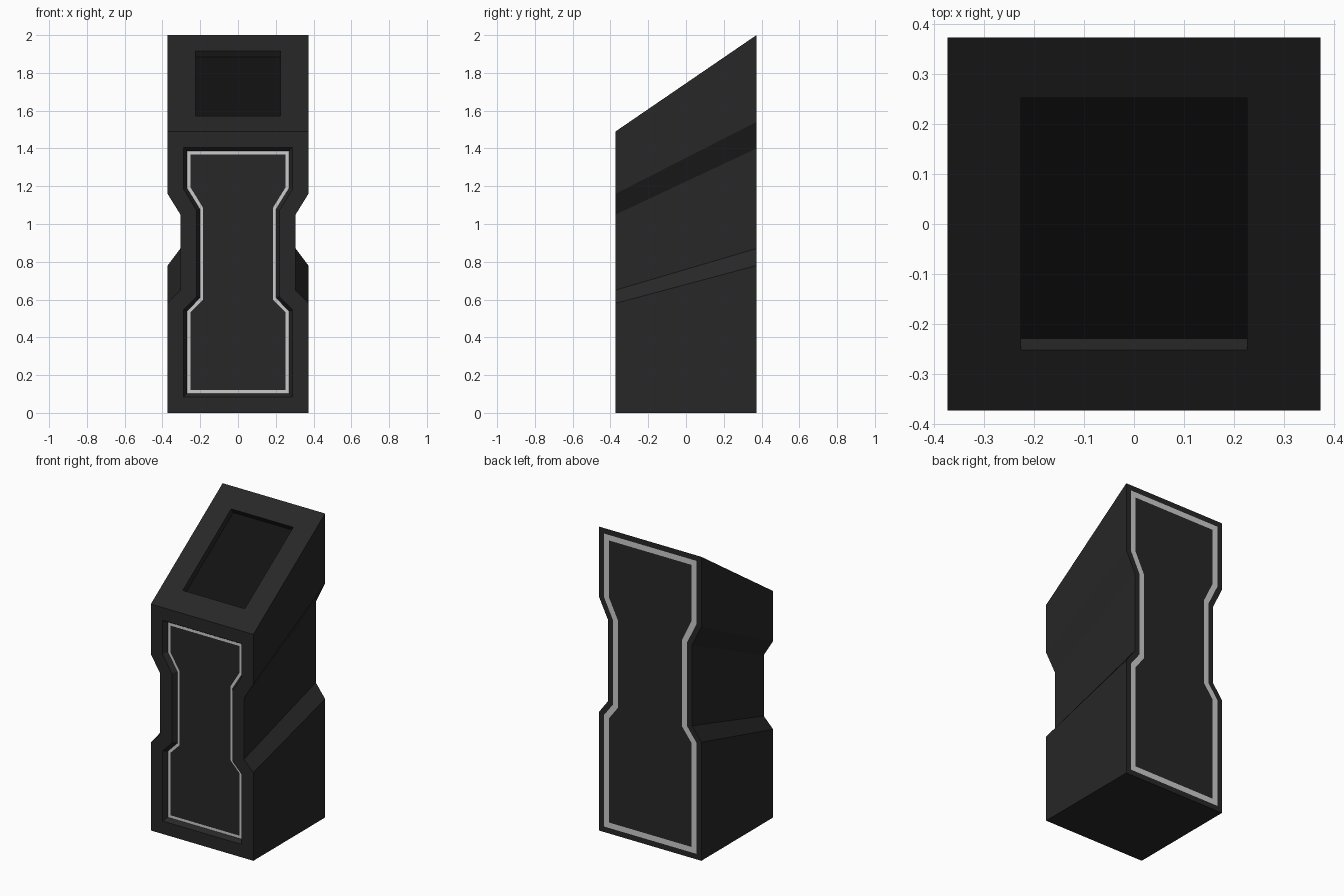
import bpy, bmesh

if "Cube" in bpy.data.objects:
    bpy.data.objects.remove(bpy.data.objects["Cube"])

W, D = 0.373, 0.373      # half width, half depth
WAIST = 0.305            # half width at the side notch


def material(name, v):
    m = bpy.data.materials.new(name)
    m.diffuse_color = (v, v, v, 1)
    m.use_nodes = True
    m.node_tree.nodes["Principled BSDF"].inputs["Base Color"].default_value = m.diffuse_color
    return m


dark = material("dark_casing", 0.02)
light = material("light_trim", 0.6)
black = material("black_screen", 0.006)


def profile(bm, y, z):
    """Waisted outline at depth y; z = five heights of one side above the floor."""
    half = list(zip((W, W, WAIST, WAIST, W, W), (0, *z)))
    pts = half + [(-x, h) for x, h in reversed(half)]
    return [bm.verts.new((x, y, h)) for x, h in pts]


def inset(bm, face, width, sink=0.0):
    """Inset a face, optionally pushing it inward; returns the rim faces."""
    bm.normal_update()
    n = face.normal.copy()
    rim = bmesh.ops.inset_region(bm, faces=[face], thickness=width,
                                 use_boundary=True, use_even_offset=True)["faces"]
    for v in face.verts:
        v.co -= n * sink
    return rim


def make_object(name, bm, mat):
    me = bpy.data.meshes.new(name)
    bm.to_mesh(me)
    me.materials.append(mat)
    ob = bpy.data.objects.new(name, me)
    bpy.context.collection.objects.link(ob)
    return ob


# Casing: front and back outlines bridged into a slanted, waisted block
bm = bmesh.new()
a = profile(bm, -D, (0.58, 0.65, 1.05, 1.16, 1.49))
b = profile(bm, D, (0.78, 0.87, 1.40, 1.54, 2.0))
front, back = bm.faces.new(a), bm.faces.new(b)
sides = []
for i in range(len(a)):
    j = (i + 1) % len(a)
    sides.append(bm.faces.new((a[i], a[j], b[j], b[i])))
top = sides[5]
bmesh.ops.recalc_face_normals(bm, faces=bm.faces[:])

# Front: recessed panel with a thin trim line
inset(bm, front, 0.085)
inset(bm, front, 0.018, 0.03)
front_trim = inset(bm, front, 0.018)

# Back: flush trim line near the edge
inset(bm, back, 0.036)
back_trim = inset(bm, back, 0.036)

# Top: sunken screen
inset(bm, top, 0.147)
inset(bm, top, 0.0, 0.04)

# Split trims and screen off into their own objects
parts = (("front_trim", front_trim, light), ("back_trim", back_trim, light),
         ("screen", [top], black))
used = []
for name, faces, mat in parts:
    pm = bmesh.new()
    for f in faces:
        pm.faces.new([pm.verts.new(v.co) for v in f.verts])
    bmesh.ops.remove_doubles(pm, verts=pm.verts[:], dist=1e-5)
    make_object(name, pm, mat)
    pm.free()
    used += faces
bmesh.ops.delete(bm, geom=used, context='FACES')
make_object("kiosk_casing", bm, dark)
bm.free()
